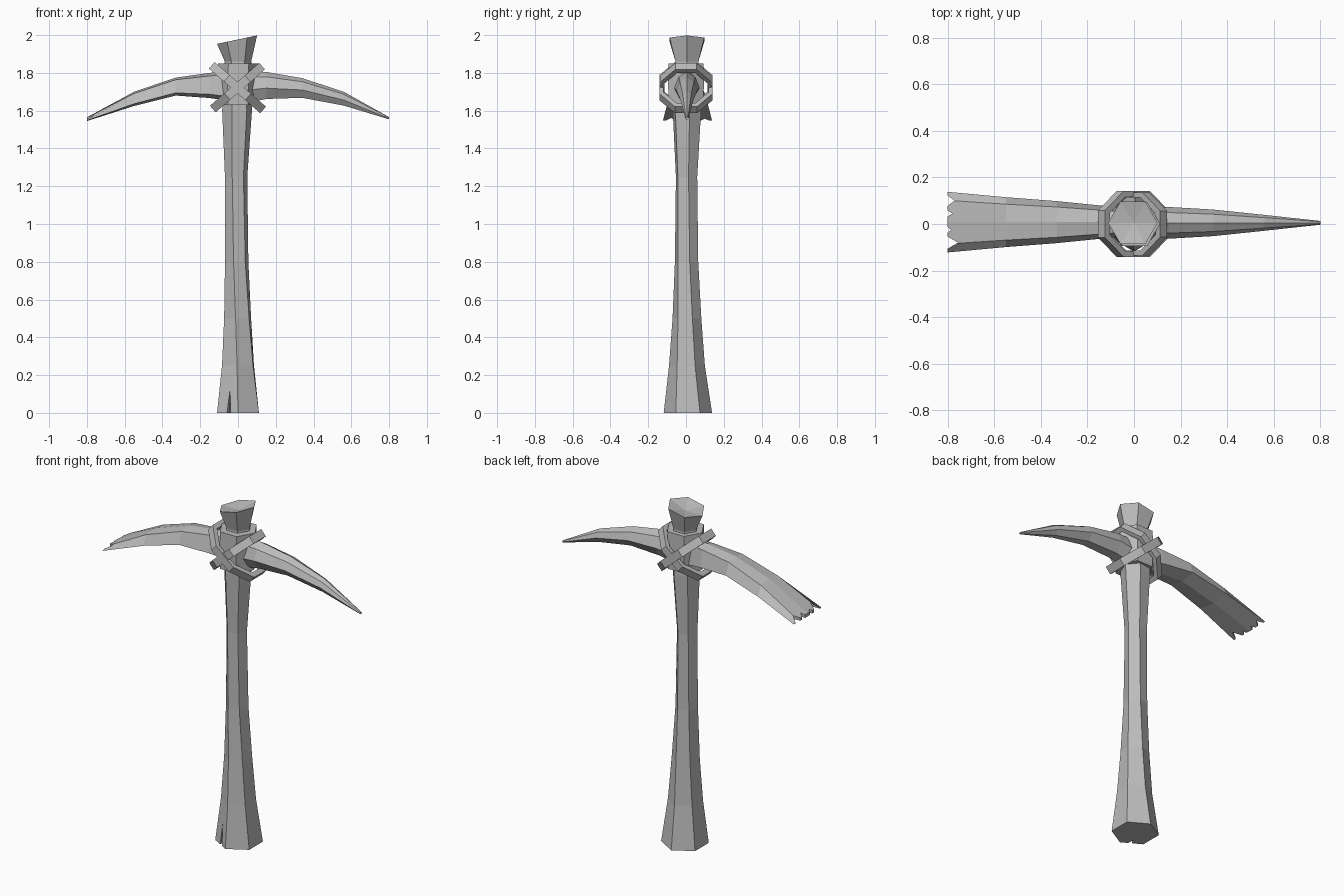
import bpy, bmesh
from math import sin, cos, pi, radians
from mathutils import Matrix, Vector

cube = bpy.data.objects.get("Cube")
if cube:
    bpy.data.objects.remove(cube, do_unlink=True)

grey = bpy.data.materials.new("plain grey")
grey.use_nodes = True
grey.diffuse_color = (0.5, 0.5, 0.5, 1)
grey.node_tree.nodes["Principled BSDF"].inputs["Base Color"].default_value = grey.diffuse_color


def finish(name, bm):
    bmesh.ops.recalc_face_normals(bm, faces=bm.faces)
    mesh = bpy.data.meshes.new(name)
    bm.to_mesh(mesh)
    bm.free()
    mesh.materials.append(grey)
    obj = bpy.data.objects.new(name, mesh)
    bpy.context.collection.objects.link(obj)
    return obj


def loft(name, rings, dish=None):
    """Skin a list of equal rings and close both ends."""
    bm = bmesh.new()
    rows = [[bm.verts.new(p) for p in ring] for ring in rings]
    n = len(rows[0])
    for a, b in zip(rows, rows[1:]):
        for i in range(n):
            j = (i + 1) % n
            bm.faces.new((a[i], a[j], b[j], b[i]))
    bm.faces.new(rows[0])
    if dish:
        centre = bm.verts.new(dish)
        for i in range(n):
            bm.faces.new((rows[-1][i], rows[-1][(i + 1) % n], centre))
    else:
        bm.faces.new(rows[-1])
    return finish(name, bm)


def hexagon(z, cx, cy, r, twist, slope=0):
    angles = [radians(-90 - twist + 60 * i) for i in range(6)]
    return [(cx + r * cos(a), cy + r * sin(a), z + slope * r * cos(a)) for a in angles]


def cut(obj, points):
    """Carve the convex hull of some points out of an object."""
    bm = bmesh.new()
    for p in points:
        bm.verts.new(p)
    bmesh.ops.convex_hull(bm, input=bm.verts[:])
    cutter = finish("cutter", bm)
    cutter.hide_render = True
    mod = obj.modifiers.new("carve", 'BOOLEAN')
    mod.operation = 'DIFFERENCE'
    mod.solver = 'EXACT'
    mod.object = cutter
    bpy.context.view_layer.objects.active = obj
    bpy.ops.object.modifier_apply(modifier=mod.name)
    bpy.data.objects.remove(cutter, do_unlink=True)


# Twisting six-sided handle, wider at the foot, with a split in the front
handle = loft("handle", [hexagon(*s) for s in (
    (0, 0, 0.01, 0.128, 0), (0.25, 0, 0.005, 0.095, 3), (0.5, -0.002, 0.005, 0.077, 8),
    (0.8, -0.007, 0.003, 0.064, 15), (1.25, -0.01, 0.003, 0.06, 20),
    (1.6, -0.005, 0.005, 0.08, 20), (1.8, 0, 0.005, 0.075, 25))])
cut(handle, [(-0.085, -0.16, -0.01), (-0.03, -0.16, -0.01),
             (-0.045, -0.04, -0.01), (-0.04, -0.11, 0.22)])

# Flared butt with a slanted, dished top
loft("handle_top", [hexagon(1.78, 0, 0.005, 0.075, 30), hexagon(1.86, 0, 0.005, 0.07, 30),
                    hexagon(1.976, -0.005, 0.005, 0.106, 30, 0.21)], dish=(0, 0.005, 1.955))

# Socket around the handle
loft("head_socket", [hexagon(1.63, 0, 0, 0.105, 30), hexagon(1.75, 0, 0, 0.11, 30),
                     hexagon(1.85, 0.003, 0, 0.108, 30)])


def blade(name, stations, half):
    """Stations are x, top, bottom, half width; half is one side of the section."""
    rings = []
    for x, top, bottom, w in stations:
        side = [(x, w * a, bottom + (top - bottom) * h) for a, h in half]
        mirror = [(x, -y, z) for x, y, z in reversed(side) if abs(y) > 1e-6]
        rings.append(side + mirror)
    return loft(name, rings)


# Broad chisel with a ragged end
chisel = blade("chisel_blade", (
    (-0.04, 1.81, 1.65, 0.06), (-0.15, 1.80, 1.667, 0.072), (-0.33, 1.775, 1.68, 0.09),
    (-0.55, 1.70, 1.625, 0.107), (-0.8, 1.565, 1.545, 0.13)),
    ((0, 1), (0.72, 0.88), (1, 0.15), (0, 0)))
chisel.data.transform(Matrix.Translation((0, 0.008, 0)))
for y, depth, w in ((0.1, 0.03, 0.03), (0.045, 0.02, 0.02), (-0.025, 0.015, 0.02), (-0.08, 0.045, 0.032)):
    cut(chisel, [(-0.81, y - w, z) for z in (1.4, 1.7)] + [(-0.81, y + w, z) for z in (1.4, 1.7)]
        + [(-0.8 + depth, y, z) for z in (1.4, 1.7)])

# Pointed spike with a chip on its lower edge
spike = blade("pick_spike", (
    (0.04, 1.81, 1.64, 0.06), (0.15, 1.805, 1.662, 0.068), (0.34, 1.772, 1.668, 0.057),
    (0.56, 1.70, 1.627, 0.034), (0.8, 1.566, 1.554, 0.008)),
    ((0, 1), (0.65, 0.82), (1, 0.4), (0.45, 0)))
spike.data.transform(Matrix.Translation((0, 0.005, 0)))
cut(spike, [(0.29, -0.08, 1.65), (0.34, -0.08, 1.65), (0.33, -0.08, 1.70),
            (0.29, -0.01, 1.65), (0.34, -0.01, 1.65)])


# Two crossed eight-sided bindings
def binding(name, tilt, size):
    bm = bmesh.new()
    rows = []
    for scale, h in ((1, -1), (1, 1), (0.84, 1), (0.84, -1)):
        rows.append([bm.verts.new((0.195 * size * scale * cos(a), 0.153 * size * scale * sin(a), 0.023 * h))
                     for a in (pi / 8 + pi / 4 * i for i in range(8))])
    for k in range(4):
        a, b = rows[k], rows[(k + 1) % 4]
        for i in range(8):
            j = (i + 1) % 8
            bm.faces.new((a[i], a[j], b[j], b[i]))
    bm.transform(Matrix.Translation((-0.003, 0, 1.722)) @ Matrix.Rotation(radians(tilt), 4, 'Y'))
    return finish(name, bm)


binding("binding_falling", 41, 1.0)
binding("binding_rising", -41, 0.96)
